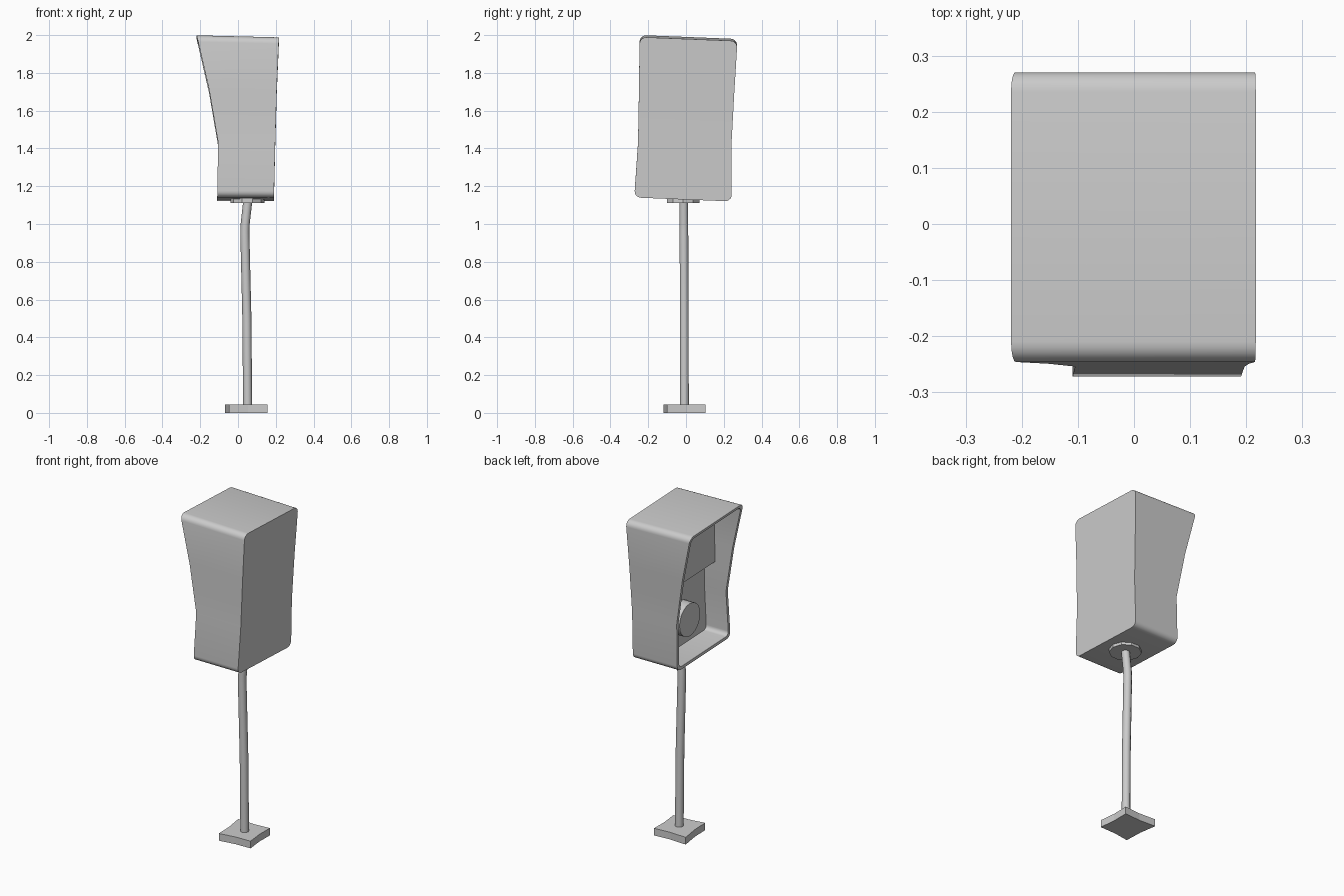
import bpy, bmesh, math
from mathutils import Vector

if "Cube" in bpy.data.objects:
    bpy.data.objects.remove(bpy.data.objects["Cube"])


def lerp_table(table, z):
    """Piecewise-linear lookup in [(z, value), ...]."""
    for (z0, a), (z1, b) in zip(table, table[1:]):
        if z <= z1 or z1 == table[-1][0]:
            return a + (b - a) * (z - z0) / (z1 - z0)


FRONT_X = [(1.13, -0.11), (1.42, -0.105), (1.7, -0.153), (1.985, -0.219)]
BACK_X = [(1.13, 0.19), (1.42, 0.197), (1.7, 0.205), (1.985, 0.217)]
CENTRE_Y = [(1.13, -0.016), (1.42, -0.007), (1.7, 0.003), (1.985, 0.0135)]
HALF_Y = [(1.13, 0.258), (1.42, 0.247), (1.7, 0.252), (1.985, 0.259)]


def warp(x, y, z):
    """Crooked cartoon bend of a straight hood (half width 0.25)."""
    wy = lerp_table(CENTRE_Y, z) + y / 0.25 * lerp_table(HALF_Y, z)
    return Vector((x, wy, z - 0.04 * wy - 0.025 * x * (z - 1.0)))


def finish(name, bm, angle=30):
    bmesh.ops.recalc_face_normals(bm, faces=bm.faces)
    mesh = bpy.data.meshes.new(name)
    bm.to_mesh(mesh)
    bm.free()
    ob = bpy.data.objects.new(name, mesh)
    bpy.context.collection.objects.link(ob)
    bpy.ops.object.select_all(action='DESELECT')
    ob.select_set(True)
    bpy.context.view_layer.objects.active = ob
    bpy.ops.object.shade_smooth_by_angle(angle=math.radians(angle))
    return ob


def loft(name, rings, angle=30, cap_ends=True):
    """Skin rings of points; ends closed with n-gons."""
    bm = bmesh.new()
    loops = [[bm.verts.new(p) for p in r] for r in rings]
    n = len(rings[0])
    for a, b in zip(loops, loops[1:]):
        for i in range(n):
            j = (i + 1) % n
            bm.faces.new((a[i], a[j], b[j], b[i]))
    for loop in (loops[0], loops[-1]):
        if cap_ends:
            bm.faces.new(loop)
        else:  # horizontal strips, keeps the bent panels clean
            for i in range(n // 2 - 1):
                bm.faces.new((loop[i], loop[i + 1], loop[n - 2 - i], loop[n - 1 - i]))
    return finish(name, bm, angle)


def hood_ring(inset, x_of_z):
    """Rounded rectangle in y/z, bottom to top on +y, then back down on -y."""
    r, half, lo, hi = 0.035 - inset * 0.5, 0.25 - inset, 1.13 + inset, 1.985 - inset
    arc = [math.radians(18 * k) for k in range(6)]
    side = [(half - r + r * math.sin(a), lo + r - r * math.cos(a)) for a in arc]
    side += [(half, 1.42), (half, 1.56), (half, 1.7)]
    side += [(half - r + r * math.cos(a), hi - r + r * math.sin(a)) for a in arc]
    pts = side + [(-y, z) for y, z in reversed(side)]
    return [warp(x_of_z(z), y, z) for y, z in pts]


# Hood: closed back on +x, open face on -x, recess ending at an inner wall
front = lambda z: lerp_table(FRONT_X, z)
back = lambda z: lerp_table(BACK_X, z)
loft("hood", [hood_ring(0, back), hood_ring(0, front),
              hood_ring(0.018, front), hood_ring(0.018, lambda z: 0.04)],
     cap_ends=False)

# Upper equipment block filling the width of the recess
loft("upper_block", [[warp(x, y, z) for y, z in
                      ((-0.24, 1.585), (0.24, 1.585), (0.24, 1.972), (-0.24, 1.972))]
                     for x in (-0.033, 0.06)])


def disc_points(centre, r, n, axis='z'):
    out = []
    for k in range(n):
        a = 2 * math.pi * k / n
        c, s = r * math.cos(a), r * math.sin(a)
        out.append(Vector(centre) + Vector((c, s, 0) if axis == 'z' else (0, c, s)))
    return out


# Round dial on the lower inner wall
loft("dial", [disc_points((x, -0.003, 1.325), 0.1, 20, 'x') for x in (-0.024, 0.05)])

# Mounting flange under the hood
loft("flange", [disc_points((0.05, -0.015, z), 0.09, 10) for z in (1.112, 1.14)])

# Slightly bent pole
path = [(0.051, -0.008, 0.03), (0.047, -0.009, 0.5), (0.036, -0.011, 0.96),
        (0.038, -0.011, 1.0), (0.052, -0.012, 1.125)]
loft("pole", [disc_points(p, 0.024, 10) for p in path], 40)

# Skewed base plate with slightly hollow edges
corners = [(-0.047, -0.118), (0.155, -0.1), (0.145, 0.102), (-0.068, 0.1)]
outline = []
for (ax, ay), (bx, by) in zip(corners, corners[1:] + corners[:1]):
    mx, my = (ax + bx) / 2, (ay + by) / 2
    outline += [(ax, ay), (mx + (0.045 - mx) * 0.06, my + (-0.005 - my) * 0.06)]
loft("base_plate", [[(x, y, z) for x, y in outline] for z in (0.0, 0.044)], 5)
